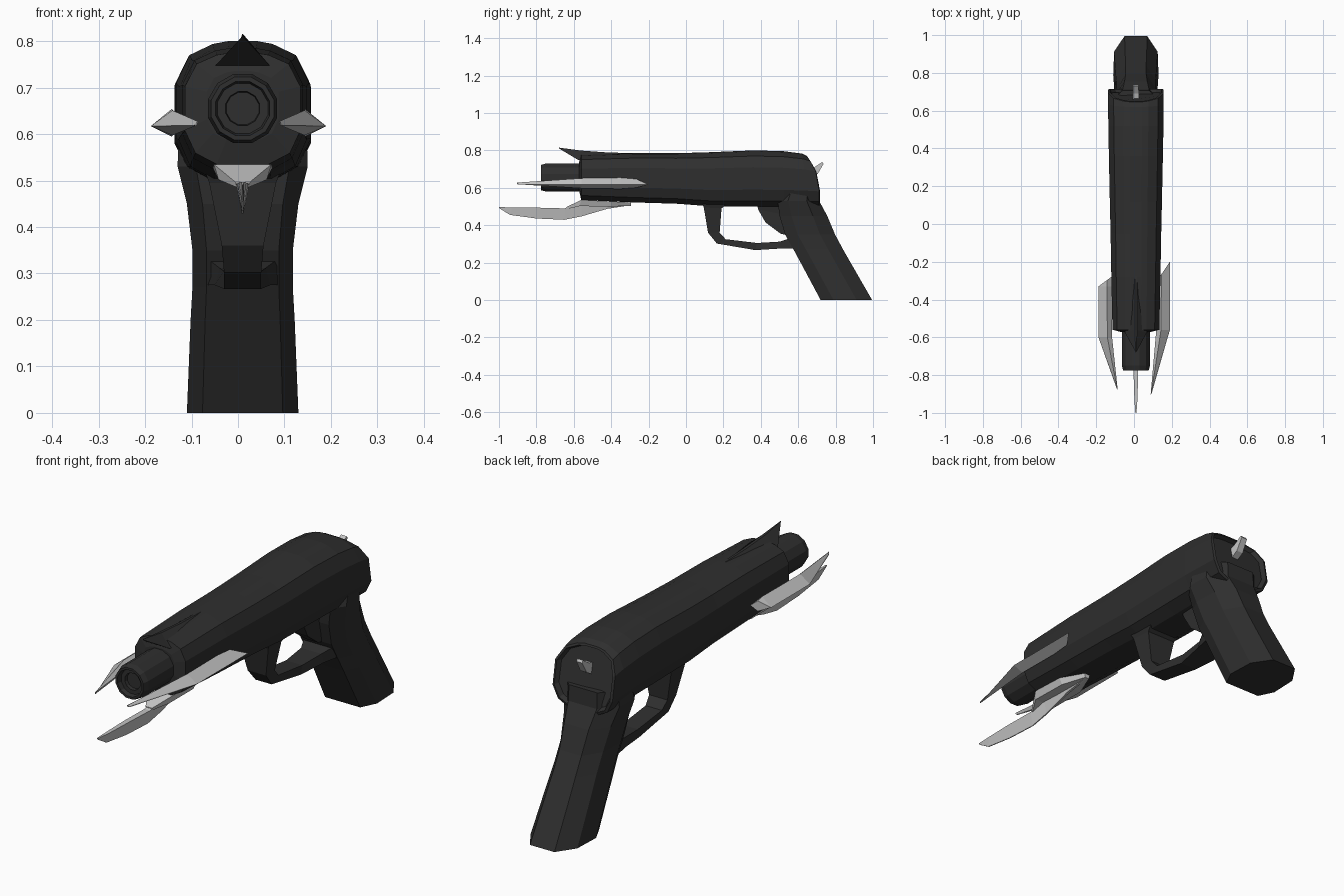
import bpy, bmesh, math

CX = 0.01  # the model's own symmetry plane


def material(name, v):
    m = bpy.data.materials.new(name)
    m.diffuse_color = (v, v, v, 1)
    return m


BLACK = material("gunmetal black", 0.028)
STEEL = material("bright steel", 0.55)


def loft(name, rings, mat):
    """Skin a list of equal-length rings and cap both ends."""
    bm = bmesh.new()
    vs = [[bm.verts.new((x + CX, y, z)) for x, y, z in r] for r in rings]
    n = len(vs[0])
    for a, b in zip(vs, vs[1:]):
        for i in range(n):
            j = (i + 1) % n
            bm.faces.new((a[i], a[j], b[j], b[i]))
    bm.faces.new(vs[0])
    bm.faces.new(vs[-1])
    bmesh.ops.remove_doubles(bm, verts=bm.verts, dist=0.0005)
    bmesh.ops.recalc_face_normals(bm, faces=bm.faces)
    me = bpy.data.meshes.new(name)
    bm.to_mesh(me)
    bm.free()
    me.materials.append(mat)
    ob = bpy.data.objects.new(name, me)
    bpy.context.collection.objects.link(ob)
    return ob


def strip(name, stations, mat):
    """Each station: edge A (y, z, half width) and edge B (y, z, half width)."""
    return loft(name, [[(-ha, ay, az), (ha, ay, az), (hb, by, bz), (-hb, by, bz)]
                       for ay, az, ha, by, bz, hb in stations], mat)


def mirrored(half):
    return half + [(-x, y, z) for x, y, z in reversed(half)]


# Body: rounded box section lofted along y
def body_ring(y, top, bot, w, slant=0.0):
    h = top - bot
    half = []
    for fx, fz in [(.22, 1), (.45, .98), (.80, .90), (1, .70), (1, .30), (.82, .10), (.45, 0)]:
        half.append((w * fx, y - slant * max(0, fz - .35) ** 2 / .42, bot + h * fz))
    return mirrored(half)


def inset(ring, s, dy):
    cz = sum(p[2] for p in ring) / len(ring)
    return [(x * s, y + dy, cz + (z - cz) * s) for x, y, z in ring]


rear = body_ring(.712, .77, .50, .147, .065)
front = body_ring(-.56, .775, .535, .124)
loft("body", [inset(front, .62, -.012), front,
              body_ring(-.28, .785, .522, .130),
              body_ring(-.05, .785, .515, .134),
              body_ring(.12, .79, .502, .138),
              body_ring(.36, .80, .50, .143),
              body_ring(.52, .796, .50, .146),
              body_ring(.64, .783, .50, .147, .02),
              rear, inset(rear, .93, .004), inset(rear, .86, -.015)], BLACK)

# Barrel with a stepped muzzle recess
loft("barrel", [[(r * math.cos(a), y, .655 + r * math.sin(a))
                 for a in (math.tau * (i + .5) / 12 for i in range(12))]
                for y, r in [(-.50, .077), (-.75, .077), (-.776, .070), (-.776, .060),
                             (-.755, .056), (-.755, .038), (-.74, .036)]], BLACK)

# Front sight: spike rising forward out of the body top
strip("front_sight", [(-.68, .815, .001, -.678, .810, .001),
                      (-.56, .799, .006, -.575, .748, .058),
                      (-.42, .789, .006, -.42, .75, .06),
                      (-.20, .783, .004, -.20, .75, .04)], BLACK)


# Grip: eight-sided section lofted down z
def grip_ring(z, y0, y1, w):
    d = y1 - y0
    return mirrored([(w * .72, y0, z), (w, y0 + .25 * d, z),
                     (w * .96, y0 + .70 * d, z), (w * .5, y1, z)])


loft("grip", [grip_ring(*s) for s in [
    (0, .72, .995, .120), (.20, .613, .880, .112), (.27, .575, .840, .108),
    (.35, .53, .797, .108), (.45, .50, .755, .120), (.53, .49, .712, .140),
    (.60, .52, .708, .138)]], BLACK)

# Trigger guard, wide at the body and at the grip
strip("trigger_guard", [
    (.08, .53, .085, .24, .53, .085), (.095, .495, .072, .19, .49, .070),
    (.118, .36, .045, .18, .36, .045), (.165, .302, .040, .212, .325, .040),
    (.37, .267, .040, .38, .305, .040), (.50, .275, .060, .50, .312, .050),
    (.62, .275, .085, .57, .335, .080)], BLACK)

# Trigger
strip("trigger", [(.38, .52, .05, .56, .52, .05), (.385, .485, .04, .56, .45, .04),
                  (.425, .415, .035, .56, .38, .035), (.505, .355, .03, .57, .34, .03)], BLACK)

# Hammer at the back
strip("hammer", [(.65, .70, .016, .67, .655, .016), (.69, .712, .016, .705, .675, .016),
                 (.728, .738, .014, .735, .728, .014)], STEEL)


# Side blades: diamond sections, right one sits further back
def side_blade(name, s, tip, mid, end, root):
    def ring(inner, outer, yi, yo, t):
        m = inner * .65 + outer * .35
        ym = yi * .65 + yo * .35
        return [(s * outer, yo, .617), (s * m, ym, .625 + t),
                (s * inner, yi, .628), (s * m, ym, .622 - t * .95)]
    loft(name, [ring(.078, .084, tip, tip + .01, .003),
                ring(.108, .180, mid, mid, .026),
                ring(.110, .180, root - .05, root - .05, .029),
                ring(.112, .180, root, end, .022)], STEEL)


side_blade("right_blade", 1, -.905, -.56, -.20, -.30)
side_blade("left_blade", -1, -.88, -.60, -.33, -.28)
bpy.data.objects["left_blade"].location.x = -.018

# Lower blade: thin curved knife hung from a mounting plate
strip("lower_blade", [
    (-1.0, .497, .003, -.998, .490, .001), (-.93, .495, .008, -.94, .455, .002),
    (-.80, .494, .012, -.80, .436, .002), (-.65, .490, .014, -.65, .429, .002),
    (-.56, .525, .016, -.56, .447, .003), (-.42, .52, .016, -.42, .488, .005),
    (-.32, .512, .012, -.32, .503, .005)], STEEL)
strip("blade_mount", [
    (-.64, .497, .016, -.64, .485, .012), (-.56, .535, .062, -.57, .502, .052),
    (-.40, .527, .064, -.40, .500, .050), (-.295, .522, .014, -.295, .504, .010)], STEEL)
